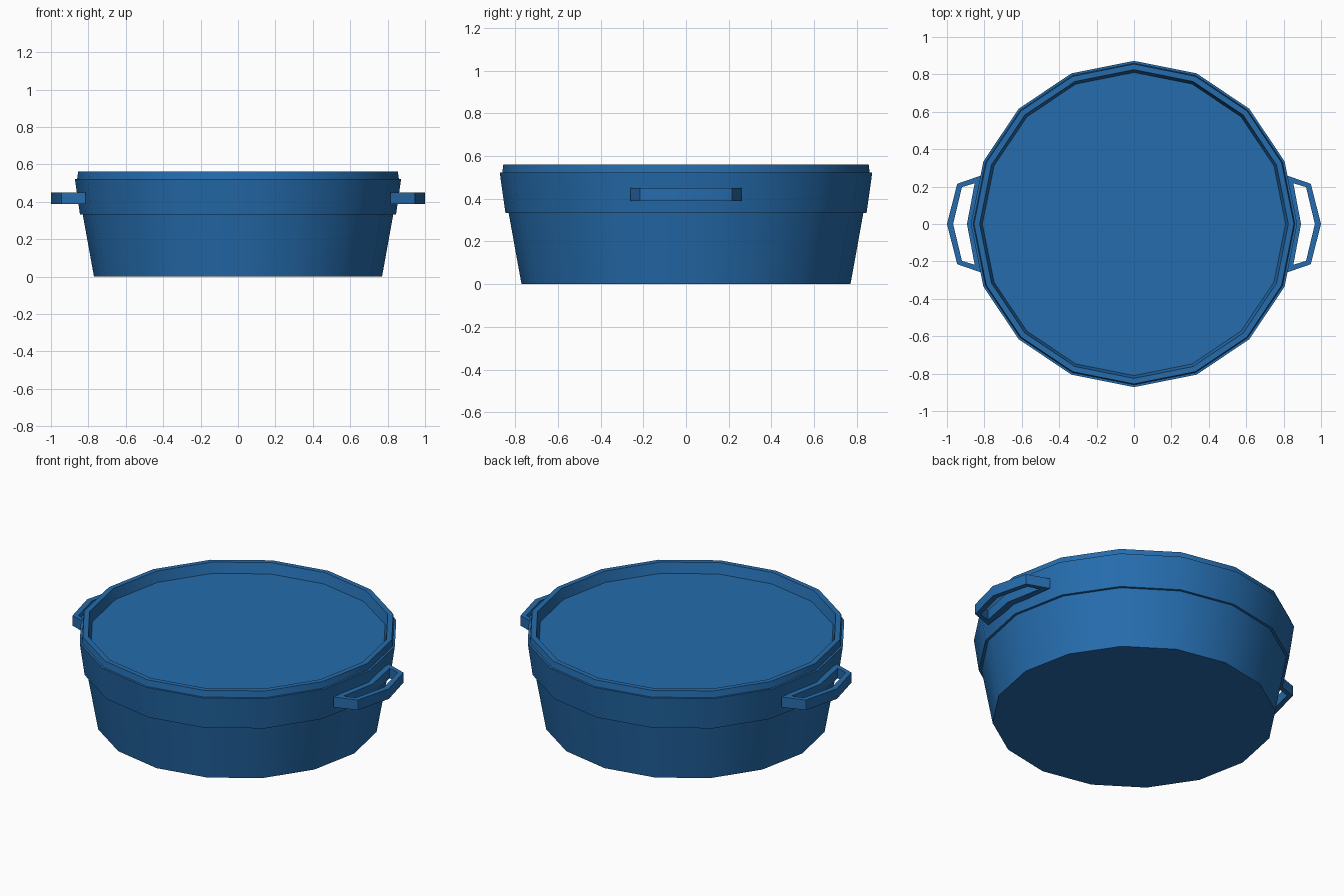
import bpy
import bmesh
import math

if "Cube" in bpy.data.objects:
    bpy.data.objects.remove(bpy.data.objects["Cube"], do_unlink=True)

blue = bpy.data.materials.new("enamel blue")
blue.use_nodes = True
colour = (0.0185, 0.15, 0.418, 1)
blue.diffuse_color = colour
blue.node_tree.nodes["Principled BSDF"].inputs["Base Color"].default_value = colour

SIDES = 16


def finish(bm, name):
    bmesh.ops.recalc_face_normals(bm, faces=bm.faces)
    mesh = bpy.data.meshes.new(name)
    bm.to_mesh(mesh)
    bm.free()
    mesh.materials.append(blue)
    obj = bpy.data.objects.new(name, mesh)
    bpy.context.collection.objects.link(obj)
    bpy.ops.object.select_all(action="DESELECT")
    obj.select_set(True)
    bpy.context.view_layer.objects.active = obj
    bpy.ops.object.shade_smooth_by_angle(angle=math.radians(30))
    return obj


def bridge(bm, a, b):
    for i in range(len(a)):
        j = (i + 1) % len(a)
        bm.faces.new((a[i], a[j], b[j], b[i]))


def lathe(name, profile):
    """Revolve (radius, height) points and cap both ends."""
    bm = bmesh.new()
    rings = []
    for r, z in profile:
        angles = [math.tau * i / SIDES for i in range(SIDES)]
        rings.append([bm.verts.new((r * math.cos(a), r * math.sin(a), z)) for a in angles])
    for a, b in zip(rings, rings[1:]):
        bridge(bm, a, b)
    bm.faces.new(rings[0])
    bm.faces.new(rings[-1])
    return finish(bm, name)


# Tapered pot with stepped collar, lip and recessed top
lathe("pot", [(0.77, 0), (0.83, 0.332), (0.845, 0.332), (0.872, 0.523),
              (0.86, 0.523), (0.855, 0.561), (0.825, 0.561), (0.81, 0.5)])

# Angular loop handles: outer and hole outlines, half of each mirrored over y
OUTER = [(1, 0), (0.945, 0.215), (0.815, 0.26), (0.845, 0)]
HOLE = [(0.967, 0), (0.92, 0.197), (0.852, 0.218), (0.893, 0)]


def handle(name, side):
    bm = bmesh.new()

    def ring(half, z):
        loop = half + [(x, -y) for x, y in half[-2:0:-1]]
        return [bm.verts.new((side * x, y, z)) for x, y in loop]

    low, high = 0.388, 0.449
    rings = [ring(OUTER, low), ring(OUTER, high), ring(HOLE, high), ring(HOLE, low)]
    for i in range(4):
        bridge(bm, rings[i], rings[(i + 1) % 4])
    return finish(bm, name)


handle("left_handle", 1)
handle("right_handle", -1)
